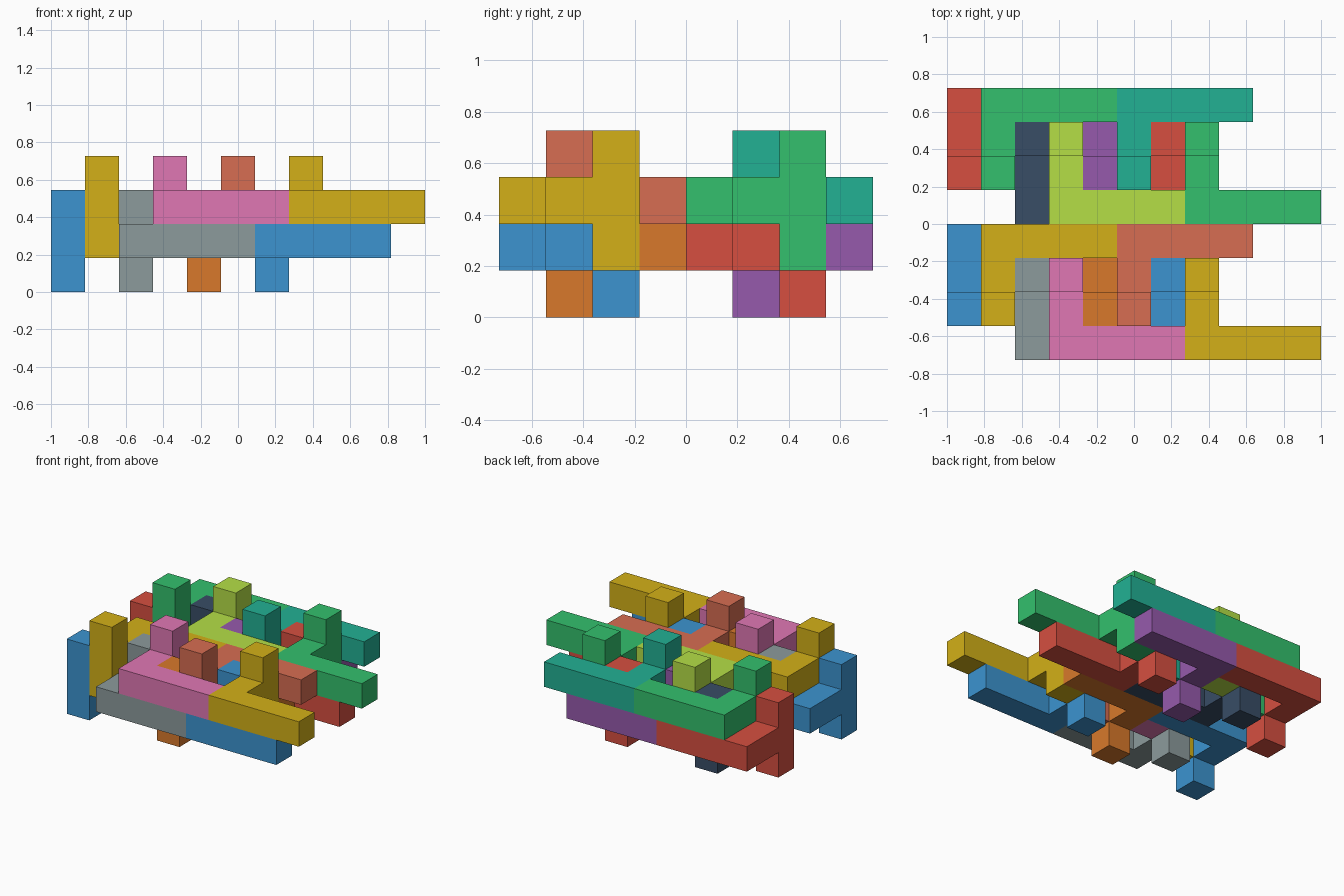
import bpy, bmesh
from mathutils import Vector

if "Cube" in bpy.data.objects:
    bpy.data.objects.remove(bpy.data.objects["Cube"])

U = 2 / 11  # edge of one cube cell

COLOURS = {
    "blue": "3C94D0", "gold": "D3B018", "salmon": "D76D52", "grey": "8C9B9C",
    "pink": "E077B4", "orange": "D8792B", "red": "D64F40", "green": "33C06D",
    "teal": "22B194", "navy": "384D66", "lime": "B5DF46", "purple": "965AAC",
}


def linear(c):
    return c / 12.92 if c <= 0.04045 else ((c + 0.055) / 1.055) ** 2.4


def material(name):
    h = COLOURS[name]
    m = bpy.data.materials.new(name)
    m.diffuse_color = [linear(int(h[i:i + 2], 16) / 255) for i in (0, 2, 4)] + [1]
    m.use_nodes = True
    m.node_tree.nodes["Principled BSDF"].inputs["Base Color"].default_value = m.diffuse_color
    return m


MATS = {name: material(name) for name in COLOURS}


def cells_to_mesh(name, cells):
    """Solid made of unit cells; only faces not shared inside the piece are kept."""
    bm = bmesh.new()
    for c in cells:
        for axis in range(3):
            for s in (-1, 1):
                n = list(c)
                n[axis] += s
                if tuple(n) in cells:
                    continue
                a, b = (axis + 1) % 3, (axis + 2) % 3
                loop = [(0, 0), (1, 0), (1, 1), (0, 1)][::s]
                verts = []
                for da, db in loop:
                    p = Vector(c)
                    p[axis] += (s + 1) // 2
                    p[a] += da
                    p[b] += db
                    verts.append(bm.verts.new(p * U))
                bm.faces.new(verts)
    bmesh.ops.remove_doubles(bm, verts=bm.verts, dist=1e-4)
    bmesh.ops.dissolve_limit(bm, angle_limit=0.01, verts=bm.verts, edges=bm.edges)
    me = bpy.data.meshes.new(name)
    bm.to_mesh(me)
    bm.free()
    return me


def piece(name, d):
    """Bar of four cells, arm of two cells along d*y, upright crossing the arm's end."""
    bar = {(i, 0, 0) for i in range(4)}
    arm = {(0, d, 0), (0, 2 * d, 0)}
    upright = {(0, 2 * d, -1), (0, 2 * d, 1)}
    return cells_to_mesh(name, bar | arm | upright)


# first cell x, bar row y, arm direction, layer z, colour in front half, colour in back half
PIECES = [
    (0, 3, -1, 1, "blue", "red"),
    (4, 3, -1, 1, "orange", "purple"),
    (1, 3, -1, 2, "gold", "green"),
    (5, 3, -1, 2, "salmon", "teal"),
    (2, 0, 1, 1, "grey", "navy"),
    (6, 0, 1, 1, "blue", "red"),
    (3, 0, 1, 2, "pink", "lime"),
    (7, 0, 1, 2, "gold", "green"),
]

# Two identical interlocked halves, one behind the other
for half, shift in (("front", 0), ("back", 4)):
    for n, (x, y, d, z, front, back) in enumerate(PIECES, 1):
        name = f"{half}_block_{n}"
        me = piece(name, d)
        me.materials.append(MATS[front if shift == 0 else back])
        ob = bpy.data.objects.new(name, me)
        ob.location = ((x - 5.5) * U, (y + shift - 4) * U, z * U)
        bpy.context.collection.objects.link(ob)
